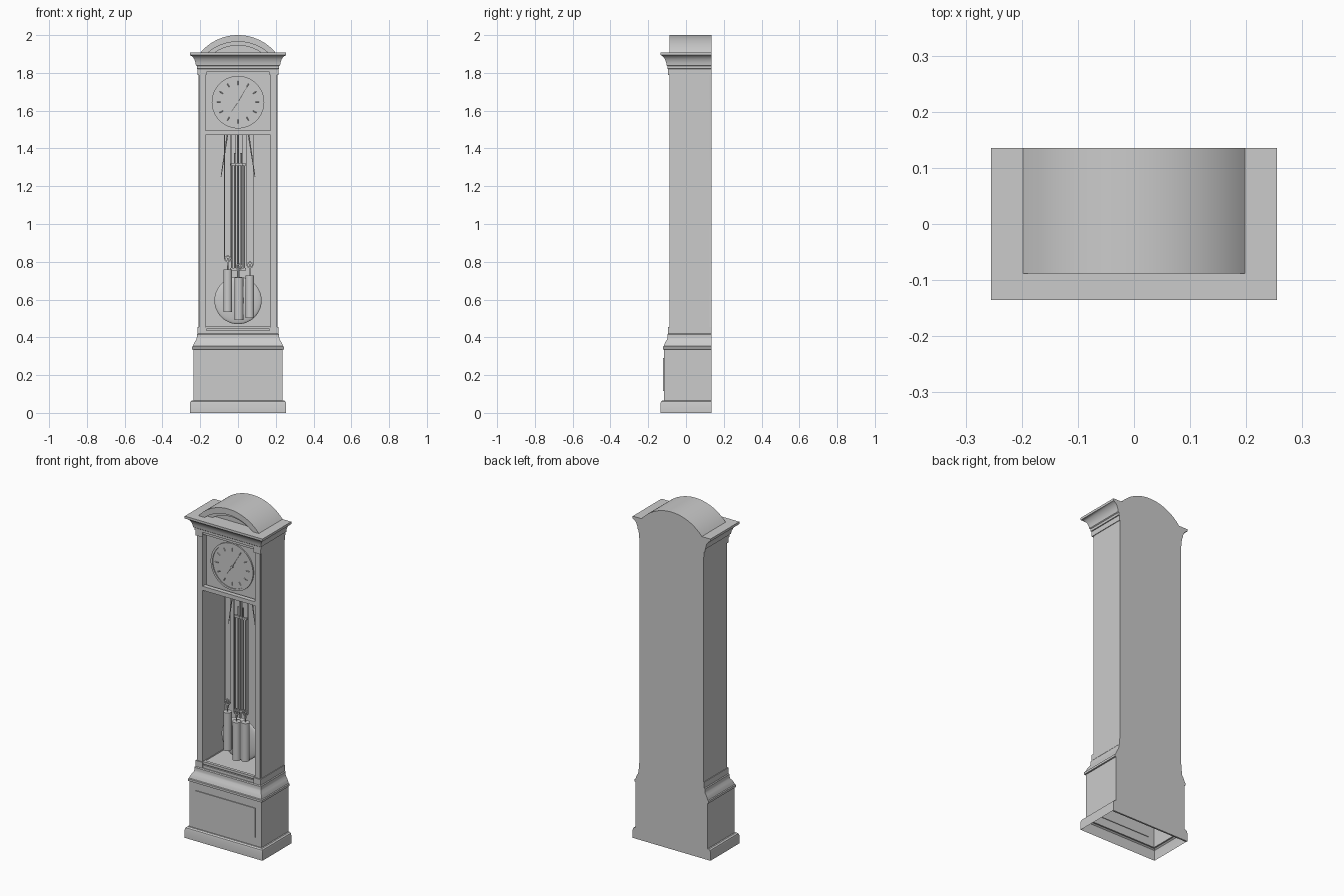
import bpy, bmesh, math
from mathutils import Vector

if "Cube" in bpy.data.objects:
    bpy.data.objects.remove(bpy.data.objects["Cube"])

BACK = 0.135   # rear plane
HW, FY = 0.21, -0.09   # trunk half width and front plane


def finish(name, bm, smooth=True, recalc=True):
    if recalc:
        bmesh.ops.recalc_face_normals(bm, faces=bm.faces[:])
    me = bpy.data.meshes.new(name)
    bm.to_mesh(me)
    bm.free()
    ob = bpy.data.objects.new(name, me)
    bpy.context.collection.objects.link(ob)
    if smooth:
        bpy.ops.object.select_all(action='DESELECT')
        ob.select_set(True)
        bpy.context.view_layer.objects.active = ob
        bpy.ops.object.shade_smooth_by_angle(angle=math.radians(32))
    return ob


def box(name, x0, x1, y0, y1, z0, z1):
    bm = bmesh.new()
    bmesh.ops.create_cube(bm, size=1)
    for v in bm.verts:
        v.co = ((x0 + x1) / 2 + v.co.x * (x1 - x0),
                (y0 + y1) / 2 + v.co.y * (y1 - y0),
                (z0 + z1) / 2 + v.co.z * (z1 - z0))
    return finish(name, bm, False)


def rod(name, a, b, r, seg=12, r2=None):
    a, b = Vector(a), Vector(b)
    bm = bmesh.new()
    bmesh.ops.create_cone(bm, cap_ends=True, segments=seg, radius1=r,
                          radius2=r if r2 is None else r2, depth=(b - a).length)
    q = Vector((0, 0, 1)).rotation_difference(b - a)
    for v in bm.verts:
        v.co = q @ v.co + (a + b) / 2
    return finish(name, bm)


def prism(name, pts, y0, y1):
    """Extrude an x-z outline along y."""
    bm = bmesh.new()
    f = bm.faces.new([bm.verts.new((x, y0, z)) for x, z in pts])
    ext = bmesh.ops.extrude_face_region(bm, geom=[f])
    for v in ext['geom']:
        if isinstance(v, bmesh.types.BMVert):
            v.co.y = y1
    return finish(name, bm)


def moulding(name, prof, cap_bottom):
    """Sweep an (offset, z) profile round left, front and right sides."""
    bm = bmesh.new()
    rows = []
    for o, z in prof:
        x, y = HW + o, FY - o
        rows.append([bm.verts.new(p) for p in
                     ((-x, BACK, z), (-x, y, z), (x, y, z), (x, BACK, z))])
    for a, b in zip(rows, rows[1:]):
        for i in range(3):
            bm.faces.new((a[i], a[i + 1], b[i + 1], b[i]))
    bm.faces.new(rows[-1])
    if cap_bottom:
        bm.faces.new(rows[0][::-1])
    return finish(name, bm)


def ring(name, c, r0, r1, y0, y1, seg=64):
    """Square-section ring facing the front."""
    bm = bmesh.new()
    loops = []
    for i in range(seg):
        t = 2 * math.pi * i / seg
        loops.append([bm.verts.new((c[0] + r * math.cos(t), y, c[1] + r * math.sin(t)))
                      for r, y in ((r0, y1), (r0, y0), (r1, y0), (r1, y1))])
    for i in range(seg):
        a, b = loops[i], loops[(i + 1) % seg]
        for j in range(4):
            k = (j + 1) % 4
            bm.faces.new((a[j], a[k], b[k], b[j]))
    return finish(name, bm)


# Plinth, base and waist moulding (open underneath)
base = [(.045, 0), (.045, .05), (.042, .06), (.034, .066), (.026, .066), (.026, .335),
        (.033, .337), (.033, .35), (.028, .353), (.024, .365), (.018, .378),
        (.010, .39), (.008, .40), (.008, .415), (.004, .42)]
moulding("base", base, False)
box("base_panel", -.195, .195, -.121, -.112, .115, .29)

# Cornice
cornice = [(.004, 1.82), (.008, 1.822), (.008, 1.836), (.013, 1.84), (.015, 1.855),
           (.021, 1.872), (.030, 1.885), (.040, 1.892), (.045, 1.894), (.045, 1.908)]
moulding("cornice", cornice, True)


# Arched top with recessed tympanum
def arc(half, zbase, peak, n=32):
    s = peak - zbase
    r = (half * half + s * s) / (2 * s)
    a = math.asin(half / r)
    return [(r * math.sin(-a + 2 * a * i / n), peak - r + r * math.cos(-a + 2 * a * i / n))
            for i in range(n + 1)]


outer = arc(.20, 1.906, 2.0)
mid = arc(.16, 1.906, 1.965)
inner = arc(.125, 1.906, 1.945)
prism("arch_body", outer, -.045, BACK)
prism("arch_rim", outer + mid[::-1], -.088, -.045)
prism("arch_trim", mid + inner[::-1], -.065, -.045)

# Back board follows the silhouette of the mouldings
side = [(HW + o, z) for o, z in base] + [(HW, .46), (HW, 1.79)] + [(HW + o, z) for o, z in cornice]
prism("back_board", side + [(-x, z) for x, z in reversed(side)], .125, BACK)

# Trunk sides, stiles and corner blocks
for n, s in (("left", -1), ("right", 1)):
    def sbox(name, a, b, *r):
        box(n + name, min(s * a, s * b), max(s * a, s * b), *r)
    sbox("_side", .195, .21, -.08, .13, .42, 1.82)
    sbox("_stile", .172, .207, -.088, -.07, .42, 1.82)
    sbox("_lower_block", .168, .214, -.094, BACK, .42, .455)
    sbox("_upper_block", .168, .214, -.094, BACK, 1.79, 1.82)
    sbox("_inner_lining", .172, .196, -.072, .126, .455, 1.79)

# Rails and floor of the case
box("case_floor", -.17, .17, -.08, .126, .42, .452)
box("lower_rail", -.17, .17, -.088, -.07, .42, .437)
box("lower_rail_lip", -.17, .17, -.088, -.07, .443, .458)
box("middle_rail", -.173, .173, -.087, -.06, 1.472, 1.496)
box("seat_board", -.173, .173, -.07, .126, 1.475, 1.49)
box("top_rail", -.17, .17, -.088, -.05, 1.805, 1.822)

# Dial with bezel, hour marks and hands
DC = (0, 1.645)
box("dial_board", -.173, .173, -.05, -.035, 1.49, 1.815)
rod("dial_face", (0, -.053, DC[1]), (0, -.045, DC[1]), .13, 64)
ring("dial_bezel", DC, .127, .139, -.058, -.045)
for i in range(12):
    t = math.pi * i / 6
    d = Vector((math.sin(t), 0, math.cos(t)))
    c = Vector((0, -.0535, DC[1]))
    rod("hour_mark", c + d * .092, c + d * .112, .0025, 4)
for name, ang, ln in (("hour_hand", 215, .065), ("minute_hand", 30, .1)):
    t = math.radians(ang)
    rod(name, (0, -.056, DC[1]), (math.sin(t) * ln, -.056, DC[1] + math.cos(t) * ln), .003, 6, .001)
rod("hand_hub", (0, -.06, DC[1]), (0, -.05, DC[1]), .007, 16)

# Pendulum: bob, grid of rods and suspension
PY, PZ = .025, .595
bm = bmesh.new()
bmesh.ops.create_uvsphere(bm, u_segments=48, v_segments=16, radius=1)
for v in bm.verts:
    v.co = (v.co.x * .125, PY + v.co.z * .016, PZ + v.co.y * .125)
finish("pendulum_bob", bm)
for x in (-.034, -.017, 0, .017, .034):
    rod("pendulum_rod", (x, PY, .76), (x, PY, 1.315), .004)
for z in (.76, 1.315):
    box("pendulum_crossbar", -.042, .042, PY - .006, PY + .006, z - .006, z + .006)
rod("pendulum_stem", (0, PY, .70), (0, PY, .76), .005)
for x in (-.015, .015):
    rod("suspension_rod", (x, PY, 1.315), (x, PY, 1.375), .005)
rod("suspension_spring", (0, PY, 1.315), (0, PY, 1.48), .004)

# Weights with pulleys and cables
WY = -.02
for x, z0, z1 in ((-.054, .535, .76), (.005, .492, .718), (.063, .502, .728)):
    rod("weight", (x, WY, z0), (x, WY, z1), .023, 32)
    rod("weight_hook", (x, WY, z1), (x, WY, z1 + .04), .003)
    pz = z1 + .055
    ring("pulley", (x, pz), .011, .018, WY - .004, WY + .004, 24)
    rod("pulley_axle", (x, WY - .007, pz), (x, WY + .007, pz), .005)
    box("pulley_strap", x - .003, x + .003, WY - .007, WY + .007, z1 + .02, pz)
    for dx in (-.017, .017):
        rod("weight_cable", (x + dx, WY, pz), (x + dx, WY, 1.48), .0018, 8)

# Slanted hammer rods below the movement
for s in (-1, 1):
    rod("hammer_rod", (s * .055, .04, 1.48), (s * .09, .04, 1.25), .004, 8, .002)
